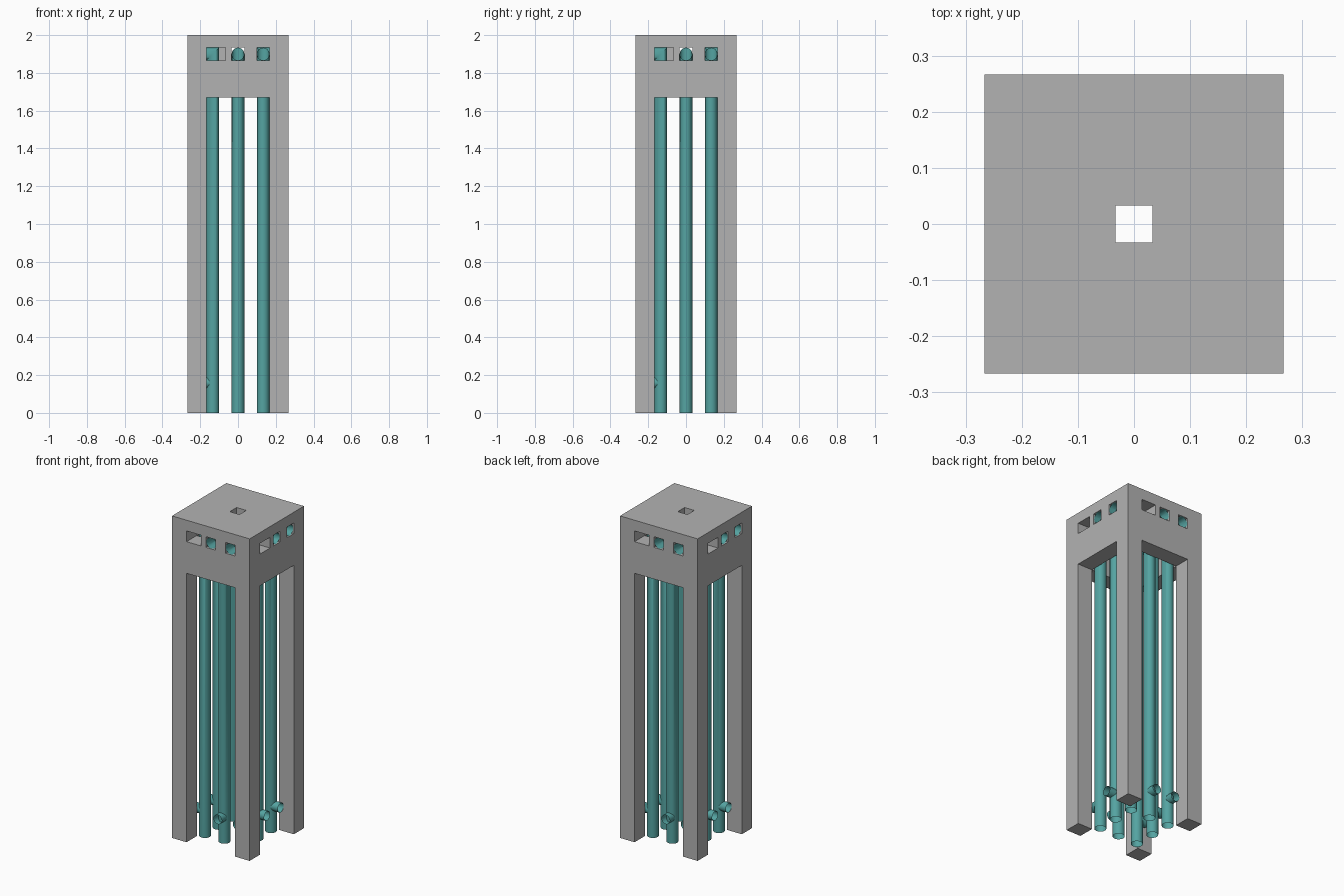
import bpy, bmesh, math
from mathutils import Matrix, Vector

cube = bpy.data.objects.get("Cube")
if cube:
    bpy.data.objects.remove(cube, do_unlink=True)


def material(name, color):
    m = bpy.data.materials.new(name)
    m.use_nodes = True
    m.diffuse_color = (*color, 1)
    m.node_tree.nodes["Principled BSDF"].inputs["Base Color"].default_value = (*color, 1)
    return m


GREY = material("concrete grey", (0.45, 0.45, 0.45))
TEAL = material("pipe teal", (0.09, 0.37, 0.36))

HALF = 0.2667      # half width of the tower
INNER = 0.1667     # half width of the hollow core
ROW = 0.1333       # offset of the outer pipe rows
R = 0.0333         # pipe radius
SLOT_Z = 1.9       # height of the window centres
SIDES = 24


def new_object(name, bm, mat):
    bmesh.ops.recalc_face_normals(bm, faces=bm.faces[:])
    mesh = bpy.data.meshes.new(name)
    bm.to_mesh(mesh)
    bm.free()
    mesh.materials.append(mat)
    ob = bpy.data.objects.new(name, mesh)
    bpy.context.collection.objects.link(ob)
    return ob


def box(name, lo, hi, turn=0):
    bm = bmesh.new()
    bmesh.ops.create_cube(bm, size=1)
    lo, hi = Vector(lo), Vector(hi)
    for v in bm.verts:
        v.co = (lo + hi) / 2 + v.co * (hi - lo)
    bm.transform(Matrix.Rotation(turn, 4, "Z"))
    return new_object(name, bm, GREY)


# Tower frame: a block with a hollow core, tall side openings and windows
frame = box("tower_frame", (-HALF, -HALF, 0), (HALF, HALF, 2))
cutters = [
    box("core_cutter", (-INNER, -INNER, -0.1), (INNER, INNER, 1.9333)),
    box("opening_cutter_x", (-0.4, -INNER, -0.2), (0.4, INNER, 1.67)),
    box("opening_cutter_y", (-INNER, -0.4, -0.2), (INNER, 0.4, 1.67)),
    box("roof_hole_cutter", (-R, -R, 1.85), (R, R, 2.1)),
]
for side in range(4):
    for left, right in ((-INNER, -0.0667), (-R, R), (0.1, INNER)):
        cutters.append(box("window_cutter", (left, -0.4, SLOT_Z - R),
                           (right, -0.14, SLOT_Z + R), side * math.pi / 2))
for c in cutters:
    c.hide_render = True
    mod = frame.modifiers.new("cut", "BOOLEAN")
    mod.operation = "DIFFERENCE"
    mod.solver = "EXACT"
    mod.object = c

# Bake the cuts and drop the cutters
bpy.context.view_layer.update()
baked = bpy.data.meshes.new_from_object(
    frame.evaluated_get(bpy.context.evaluated_depsgraph_get()))
frame.modifiers.clear()
frame.data = baked
for c in cutters:
    bpy.data.objects.remove(c, do_unlink=True)


def tube(bm, rings):
    """Open tube skinned through rings of points."""
    loops = [[bm.verts.new(p) for p in ring] for ring in rings]
    for a, b in zip(loops, loops[1:]):
        for i in range(SIDES):
            j = (i + 1) % SIDES
            bm.faces.new((a[i], a[j], b[j], b[i]))


def pipe(name, x, turn):
    """Upright pipe with a mitred elbow out of a window and a low side stub."""
    bm = bmesh.new()
    circle = [(math.cos(t), math.sin(t))
              for t in (2 * math.pi * i / SIDES for i in range(SIDES))]
    tube(bm, [
        [(x + R * c, -ROW + R * s, 0) for c, s in circle],
        [(x + R * c, -ROW + R * s, SLOT_Z + R * s) for c, s in circle],
        [(x + R * c, -0.262, SLOT_Z + R * s) for c, s in circle],
    ])
    r = 0.029
    tube(bm, [[(x + r * c, y, 0.16 + r * s) for c, s in circle]
              for y in (-ROW - 0.012, -0.2)])
    bm.transform(Matrix.Rotation(turn, 4, "Z"))
    return new_object(name, bm, TEAL)


# Two pipes per side, turned around the tower
pipes = []
for side in range(4):
    turn = side * math.pi / 2
    pipes.append(pipe("middle_pipe", 0, turn))
    pipes.append(pipe("corner_pipe", ROW, turn))

bpy.ops.object.select_all(action="DESELECT")
for p in pipes:
    p.select_set(True)
bpy.context.view_layer.objects.active = pipes[0]
bpy.ops.object.shade_smooth_by_angle(angle=math.radians(35))
